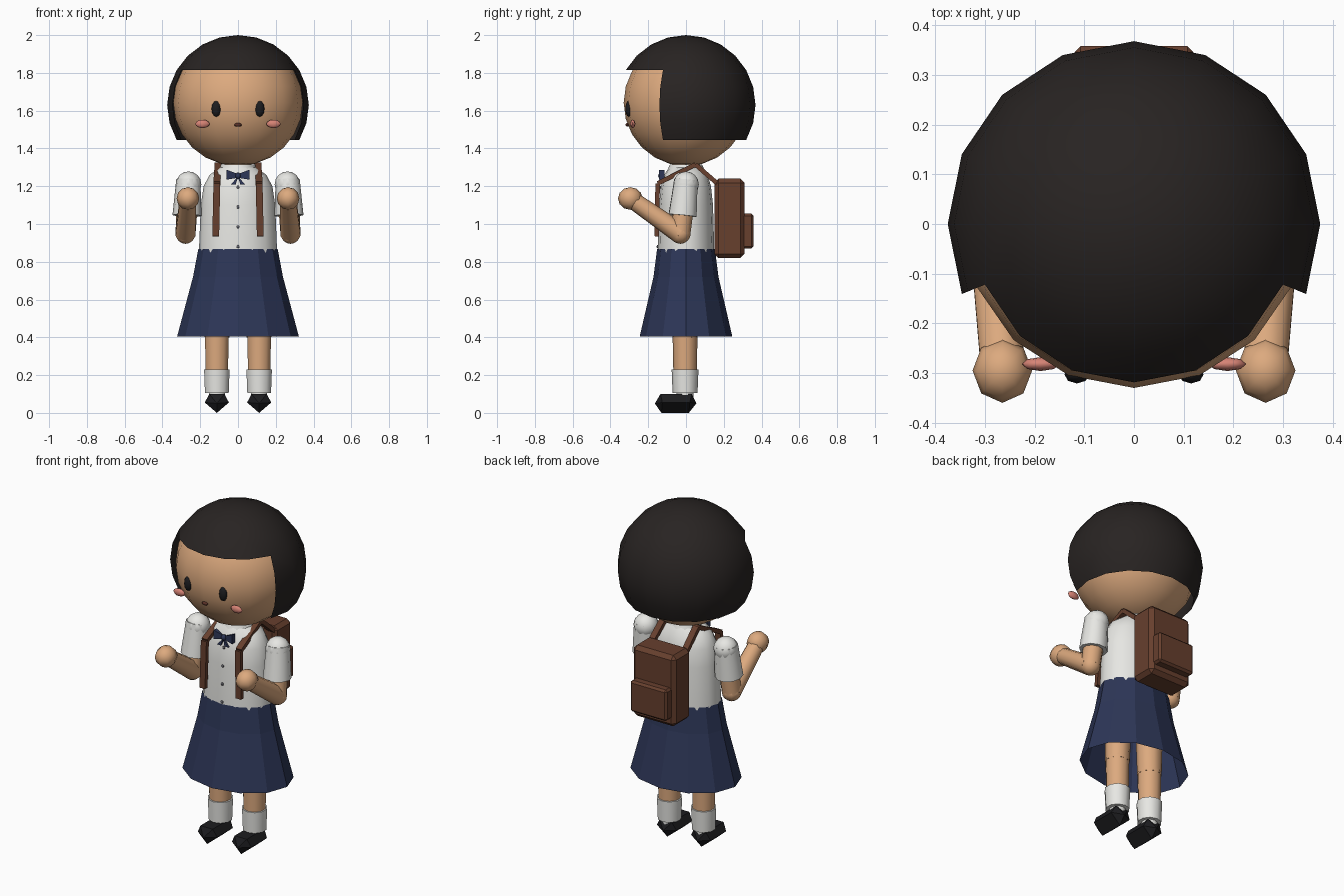
import bpy, bmesh, math
from mathutils import Vector, Matrix

if "Cube" in bpy.data.objects:
    bpy.data.objects.remove(bpy.data.objects["Cube"])

COLORS = {
    "skin": (0.72, 0.40, 0.21), "hair": (0.021, 0.017, 0.016), "white": (0.80, 0.80, 0.77),
    "navy": (0.026, 0.037, 0.095), "leather": (0.135, 0.05, 0.027), "black": (0.012, 0.012, 0.014),
    "blush": (0.68, 0.23, 0.18), "mouth": (0.10, 0.03, 0.02), "button": (0.12, 0.12, 0.14),
}
MATS = {}
for key, c in COLORS.items():
    MATS[key] = bpy.data.materials.new(key)
    MATS[key].diffuse_color = (*c, 1)


def finish(name, bm, color, angle=40):
    me = bpy.data.meshes.new(name)
    bm.to_mesh(me)
    bm.free()
    me.materials.append(MATS[color])
    ob = bpy.data.objects.new(name, me)
    bpy.context.collection.objects.link(ob)
    if angle:
        bpy.ops.object.select_all(action='DESELECT')
        ob.select_set(True)
        bpy.context.view_layer.objects.active = ob
        bpy.ops.object.shade_smooth_by_angle(angle=math.radians(angle))
    return ob


def sphere_bm(loc, radii, u, v):
    bm = bmesh.new()
    bmesh.ops.create_uvsphere(bm, u_segments=u, v_segments=v, radius=1,
                              matrix=Matrix.Translation(loc) @ Matrix.Diagonal((*radii, 1)))
    return bm


def ball(name, loc, radii, color, u=8, v=6, angle=60):
    return finish(name, sphere_bm(loc, radii, u, v), color, angle)


def tube(name, p, q, r1, r2, color, n=10, angle=40):
    p, q = Vector(p), Vector(q)
    d = q - p
    bm = bmesh.new()
    m = Matrix.Translation((p + q) / 2) @ d.to_track_quat('Z', 'Y').to_matrix().to_4x4()
    bmesh.ops.create_cone(bm, cap_ends=True, segments=n, radius1=r1, radius2=r2,
                          depth=d.length, matrix=m)
    return finish(name, bm, color, angle)


def loft(name, rings, color, n, caps=True, angle=40):
    """Elliptical rings given as (z, half width, half depth)."""
    bm = bmesh.new()
    loops = [[bm.verts.new((a * math.cos(t), b * math.sin(t), z))
              for t in (2 * math.pi * i / n for i in range(n))] for z, a, b in rings]
    for lo, hi in zip(loops, loops[1:]):
        for i in range(n):
            j = (i + 1) % n
            bm.faces.new((lo[i], lo[j], hi[j], hi[i]))
    if caps:
        bm.faces.new(loops[0][::-1])
        bm.faces.new(loops[-1])
    bmesh.ops.recalc_face_normals(bm, faces=bm.faces)
    return finish(name, bm, color, angle)


def hull(name, pts, color):
    bm = bmesh.new()
    for p in pts:
        bm.verts.new(p)
    bmesh.ops.convex_hull(bm, input=bm.verts)
    return finish(name, bm, color, 0)


def box(name, lo, hi, bevel, color):
    lo, hi = Vector(lo), Vector(hi)
    bm = bmesh.new()
    bmesh.ops.create_cube(bm, size=1, matrix=Matrix.Translation((lo + hi) / 2)
                          @ Matrix.Diagonal((*(hi - lo), 1)))
    bmesh.ops.bevel(bm, geom=bm.edges[:], offset=bevel, segments=1, affect='EDGES')
    return finish(name, bm, color, 0)


# Head and neck
ball("head", (0, 0, 1.642), (0.343, 0.33, 0.335), "skin", 16, 12)
tube("neck", (0, 0, 1.22), (0, 0, 1.36), 0.075, 0.075, "skin")

# Bobbed hair: sphere shell with the face opening and underside removed
bm = sphere_bm((0, 0, 1.63), (0.375, 0.368, 0.37), 16, 12)
cut = []
for f in bm.faces:
    c = f.calc_center_median()
    if c.z < 1.445 or (c.z < 1.815 and c.y < -0.1):
        cut.append(f)
bmesh.ops.delete(bm, geom=cut, context='FACES')
finish("hair", bm, "hair", 60)

# Face details
for s, side in ((-1, "left"), (1, "right")):
    ball(f"eye_{side}", (s * 0.115, -0.303, 1.61), (0.025, 0.018, 0.043), "black")
    ball(f"cheek_{side}", (s * 0.188, -0.282, 1.53), (0.038, 0.014, 0.022), "blush")
ball("mouth", (0, -0.31, 1.525), (0.02, 0.01, 0.01), "mouth")

# Shirt, collar and buttons
loft("shirt", [(0.85, 0.207, 0.15), (1.1, 0.197, 0.143), (1.2, 0.182, 0.132),
               (1.26, 0.15, 0.115), (1.3, 0.095, 0.09)], "white", 16)
loft("collar", [(1.27, 0.105, 0.105), (1.315, 0.09, 0.085)], "white", 12)
for z, y in ((1.195, -0.133), (1.09, -0.144), (0.985, -0.147), (0.88, -0.15)):
    ball("button", (0, y, z), (0.009, 0.006, 0.009), "button", 6, 4)

# Bow tie
ball("bow_knot", (0, -0.132, 1.255), (0.016, 0.016, 0.018), "navy", 6, 4)
for s in (-1, 1):
    hull("bow_wing", [(0, -0.132, 1.265), (0, -0.132, 1.245)] +
         [(s * 0.06, y, z) for y in (-0.142, -0.115) for z in (1.287, 1.235)], "navy")
    hull("bow_tail", [(0, -0.138, 1.25), (0, -0.125, 1.25)] +
         [(s * x, y, 1.21) for x in (0.012, 0.038) for y in (-0.145, -0.135)], "navy")

# Flared skirt, open underneath
loft("skirt", [(0.405, 0.322, 0.245), (0.72, 0.238, 0.172), (0.868, 0.21, 0.153)],
     "navy", 12, caps=False, angle=0)

# Arms: sleeve, upper arm, elbow, forearm, hand
for s, side in ((-1, "left"), (1, "right")):
    shoulder, elbow = (s * 0.262, 0.0, 1.21), (s * 0.278, -0.03, 0.95)
    hand = (s * 0.265, -0.295, 1.135)
    ball(f"shoulder_{side}", shoulder, (0.068, 0.068, 0.068), "white", 12, 8)
    tube(f"sleeve_{side}", (s * 0.263, 0, 1.235), (s * 0.27, -0.018, 1.045),
         0.064, 0.077, "white", 10)
    tube(f"upper_arm_{side}", shoulder, elbow, 0.058, 0.054, "skin")
    ball(f"elbow_{side}", elbow, (0.055, 0.055, 0.055), "skin", 10, 8)
    tube(f"forearm_{side}", elbow, hand, 0.055, 0.045, "skin")
    ball(f"hand_{side}", hand, (0.06, 0.065, 0.06), "skin")

# Legs: thigh, knee, shin, sock, shoe
for s, side in ((-1, "left"), (1, "right")):
    x = s * 0.112
    tube(f"thigh_{side}", (s * 0.105, 0, 0.84), (x, -0.005, 0.4), 0.078, 0.066, "skin")
    ball(f"knee_{side}", (x, -0.005, 0.41), (0.067, 0.067, 0.067), "skin", 10, 6)
    tube(f"shin_{side}", (x, -0.005, 0.41), (x, -0.005, 0.12), 0.066, 0.06, "skin")
    tube(f"sock_{side}", (x, -0.005, 0.105), (x, -0.005, 0.23), 0.066, 0.071, "white")
    tube(f"ankle_{side}", (x, -0.005, 0.06), (x, -0.005, 0.12), 0.045, 0.045, "white")
    hull(f"shoe_{side}",
         [(x, -0.165, 0.05), (x, 0.055, 0.05), (x, -0.13, 0), (x, 0.015, 0)] +
         [(x + k * 0.064, y, 0.055) for k in (-1, 1) for y in (-0.125, 0.02)] +
         [(x + k * 0.04, y, 0.1) for k in (-1, 1) for y in (-0.135, 0.03)], "black")

# Backpack with pocket
box("backpack", (-0.14, 0.15, 0.82), (0.14, 0.31, 1.24), 0.022, "leather")
box("backpack_pocket", (-0.12, 0.29, 0.87), (0.12, 0.358, 1.055), 0.012, "leather")

# Shoulder straps: flat pieces from the pack over the shoulders and down the front
for s in (-1, 1):
    path = [(0.11, 0.165, 1.215), (0.105, 0.05, 1.315), (0.112, -0.15, 1.215), (0.118, -0.155, 0.935)]
    for a, b in zip(path, path[1:]):
        d = Vector((0, b[1] - a[1], b[2] - a[2])).normalized()
        n = Vector((0, -d.z, d.y)) * 0.012
        hull("strap", [Vector((s * p[0] + w, p[1], p[2])) + n * k
                       for p in (a, b) for w in (-0.018, 0.018) for k in (-1, 1)], "leather")

for m in bpy.data.materials:
    if m.users and not m.is_grease_pencil:
        m.use_nodes = True
        m.node_tree.nodes["Principled BSDF"].inputs["Base Color"].default_value = m.diffuse_color
